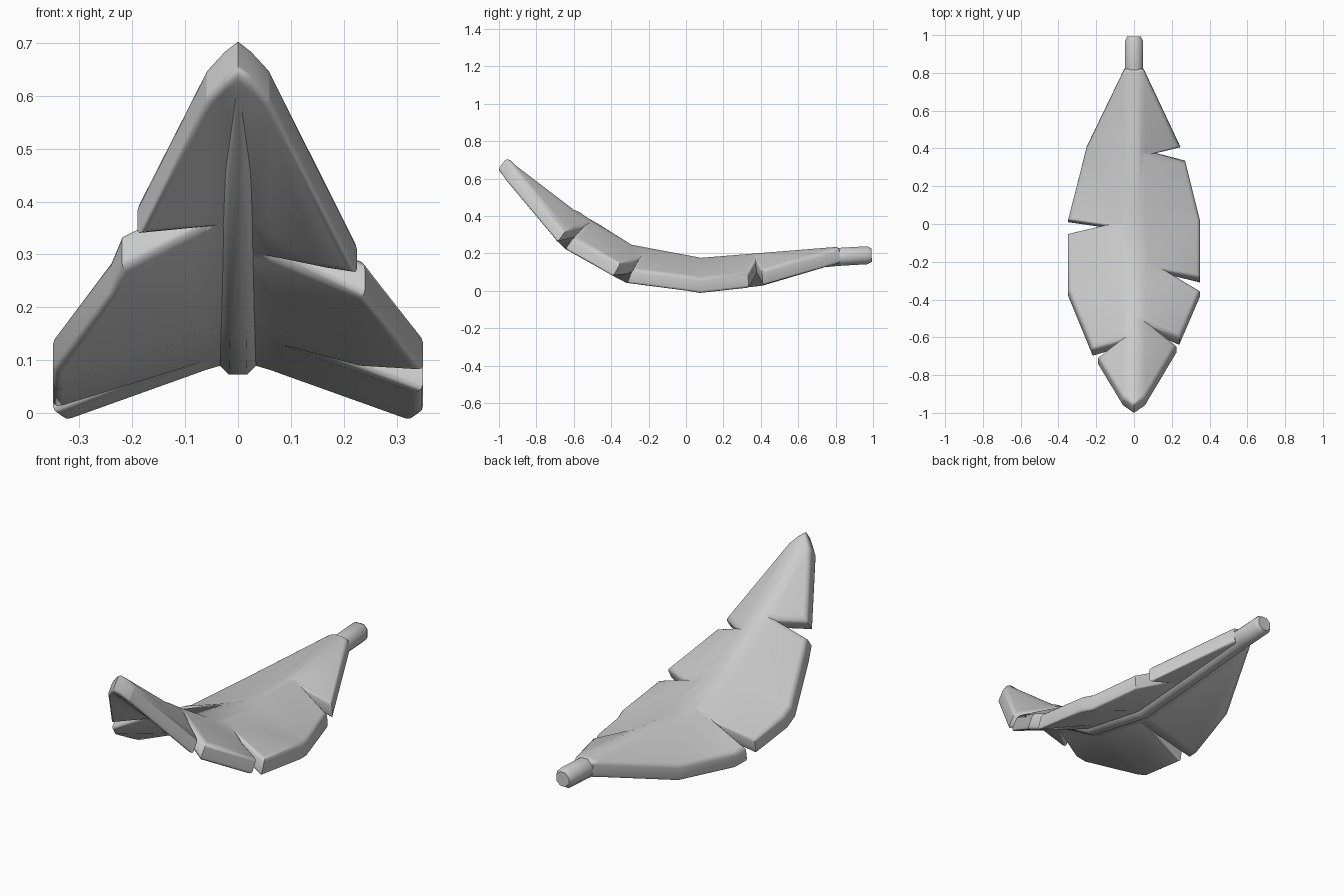
import bpy, bmesh, math
from mathutils import Vector

cube = bpy.data.objects.get("Cube")
if cube:
    bpy.data.objects.remove(cube)

mat = bpy.data.materials.new("soft grey")
mat.use_nodes = True
grey = (0.6, 0.6, 0.6, 1)
mat.diffuse_color = grey
mat.node_tree.nodes["Principled BSDF"].inputs["Base Color"].default_value = grey

# Along the length: height of the centre ridge, and sideways fall of the vane
RIDGE = [(-1.0, 0.745), (-0.6, 0.44), (-0.29, 0.25), (0.08, 0.18), (0.82, 0.24), (1.0, 0.243)]
FALL = [(-1.0, 0.68), (-0.62, 0.74), (-0.35, 0.43), (0.0, 0.345), (0.4, 0.45), (1.0, 0.4)]
THICK = 0.085


def along(table, y):
    for (y0, z0), (y1, z1) in zip(table, table[1:]):
        if y <= y1 or y1 == 1.0:
            return z0 + (z1 - z0) * (y - y0) / (y1 - y0)


def frame(y, depth):
    """Point lying 'depth' under the ridge, square to its slope."""
    slope = (along(RIDGE, y + 0.08) - along(RIDGE, y - 0.08)) / 0.16
    normal = Vector((0, -slope, 1)).normalized()
    return Vector((0, y, along(RIDGE, y))) - normal * depth


def finish(obj, name, angle):
    obj.name = name
    obj.data.materials.clear()
    obj.data.materials.append(mat)
    bpy.ops.object.select_all(action='DESELECT')
    obj.select_set(True)
    bpy.context.view_layer.objects.active = obj
    bpy.ops.object.shade_smooth_by_angle(angle=math.radians(angle))


# Outline of the vane with its split notches, from the quill round to the tip
left_side = [(0.05, 0.82), (0.245, 0.405), (0.11, 0.372), (0.27, 0.33), (0.35, 0.02),
             (0.35, -0.285), (0.18, -0.25), (0.35, -0.35), (0.24, -0.6), (0.1, -0.54),
             (0.225, -0.64), (0.06, -0.915)]
right_side = [(-0.06, -0.915), (-0.19, -0.7), (-0.08, -0.615), (-0.22, -0.655),
              (-0.35, -0.345), (-0.35, -0.05), (-0.16, -0.005), (-0.35, 0.02),
              (-0.25, 0.405), (-0.05, 0.82)]
outline = left_side + [(0, -0.957)] + right_side

# Flat vane with a fully rounded rim
bm = bmesh.new()
base = bm.faces.new([bm.verts.new((x, y, -THICK)) for x, y in outline])
top = bmesh.ops.extrude_face_region(bm, geom=[base])
bmesh.ops.translate(bm, vec=(0, 0, THICK), verts=[v for v in top["geom"] if isinstance(v, bmesh.types.BMVert)])
bmesh.ops.recalc_face_normals(bm, faces=bm.faces)
rim = [e for e in bm.edges if abs(e.verts[0].co.z - e.verts[1].co.z) < 0.001]
bmesh.ops.bevel(bm, geom=rim, offset=0.04, segments=3, profile=0.5, affect='EDGES', clamp_overlap=True)

# Cut along the folds, then bend
cuts = [((x, 0, 0), (1, 0, 0)) for x in (-0.06, -0.025, 0.025, 0.06)]
cuts += [((0, y, 0), (0, 1, 0)) for y, z in RIDGE[1:-2]]
for point, normal in cuts:
    bmesh.ops.bisect_plane(bm, geom=bm.verts[:] + bm.edges[:] + bm.faces[:], plane_co=point, plane_no=normal)
bmesh.ops.triangulate(bm, faces=[f for f in bm.faces if len(f.verts) > 4])
for v in bm.verts:
    x, y, z = v.co
    drop = along(FALL, y) * (math.hypot(x, 0.03) - 0.03)
    v.co = frame(y, -z) + Vector((x, 0, -drop))
bmesh.ops.recalc_face_normals(bm, faces=bm.faces)
mesh = bpy.data.meshes.new("vane")
bm.to_mesh(mesh)
bm.free()
vane = bpy.data.objects.new("vane", mesh)
bpy.context.collection.objects.link(vane)
finish(vane, "vane", 50)

# Shaft: an eight-sided tube under the ridge that ends in the bare quill
stations = [(-0.91, 0.085, 0.006), (-0.72, 0.078, 0.027), (-0.6, 0.074, 0.034), (-0.29, 0.07, 0.04),
            (0.08, 0.066, 0.045), (0.6, 0.062, 0.049), (0.82, 0.058, 0.052),
            (0.968, 0.052, 0.052), (0.992, 0.052, 0.038)]
curve = bpy.data.curves.new("shaft", 'CURVE')
curve.dimensions = '3D'
curve.bevel_depth = 1
curve.bevel_resolution = 2
curve.use_fill_caps = True
spline = curve.splines.new('POLY')
spline.points.add(len(stations) - 1)
for p, (y, depth, radius) in zip(spline.points, stations):
    p.co = (*frame(y, depth), 1)
    p.radius = radius
    p.tilt = math.radians(22.5)
shaft = bpy.data.objects.new("shaft", curve)
bpy.context.collection.objects.link(shaft)
bpy.ops.object.select_all(action='DESELECT')
shaft.select_set(True)
bpy.context.view_layer.objects.active = shaft
bpy.ops.object.convert(target='MESH')
finish(bpy.context.view_layer.objects.active, "shaft", 65)
